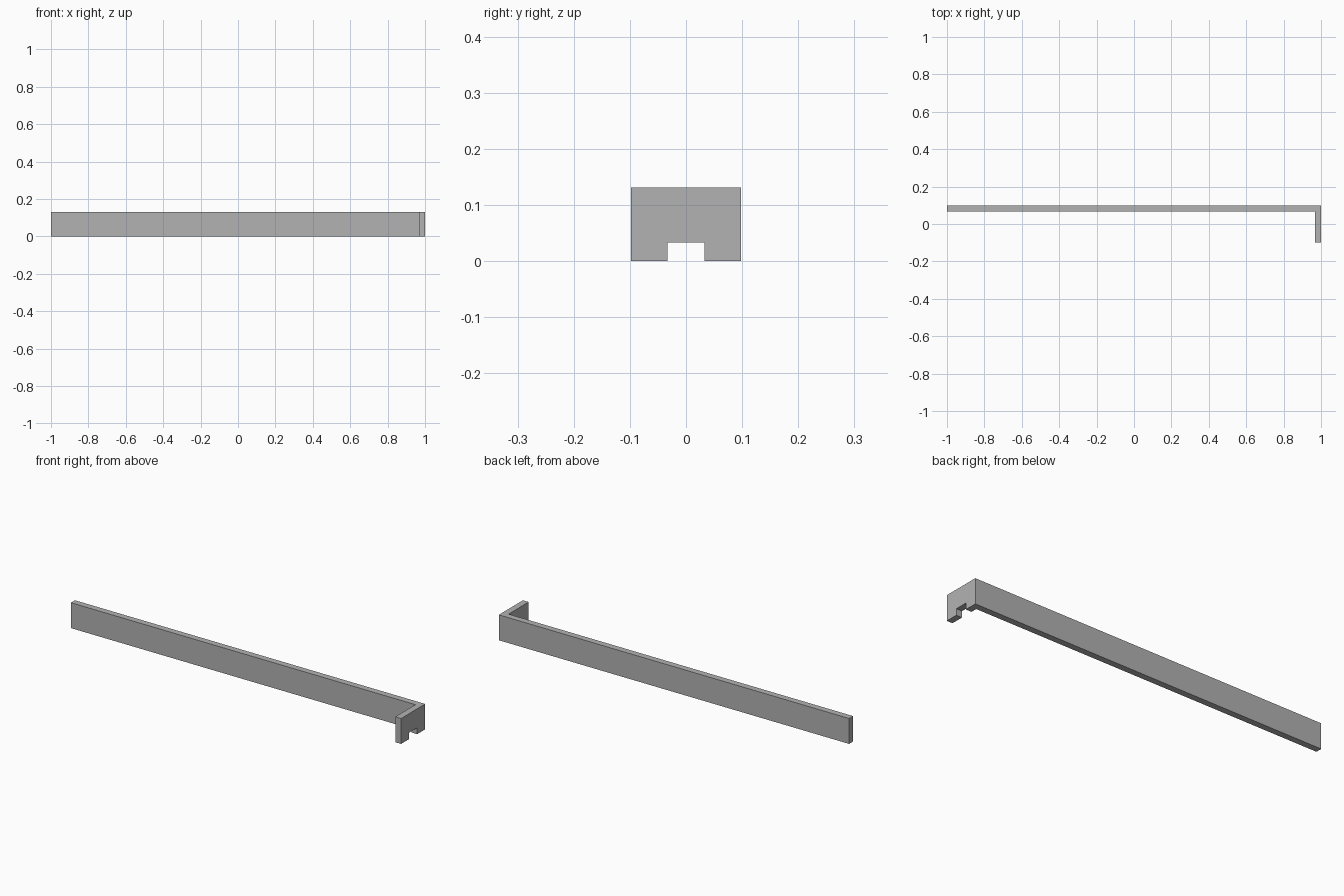
import bpy
import bmesh

cube = bpy.data.objects.get("Cube")
if cube:
    bpy.data.objects.remove(cube, do_unlink=True)

T = 2 / 61            # wall thickness, the unit for every size
X, Y, H = 1.0, 3 * T, 4 * T

grey = bpy.data.materials.new("plain_grey")
grey.use_nodes = True
colour = (0.448, 0.448, 0.448, 1)
grey.diffuse_color = colour
grey.node_tree.nodes["Principled BSDF"].inputs["Base Color"].default_value = colour


def extrude_profile(name, points, offset):
    """Make a solid by extruding a closed profile along an offset."""
    bm = bmesh.new()
    face = bm.faces.new([bm.verts.new(p) for p in points])
    result = bmesh.ops.extrude_face_region(bm, geom=[face], use_keep_orig=True)
    verts = [g for g in result["geom"] if isinstance(g, bmesh.types.BMVert)]
    bmesh.ops.translate(bm, verts=verts, vec=offset)
    bmesh.ops.recalc_face_normals(bm, faces=bm.faces)
    mesh = bpy.data.meshes.new(name)
    bm.to_mesh(mesh)
    bm.free()
    mesh.materials.append(grey)
    obj = bpy.data.objects.new(name, mesh)
    bpy.context.collection.objects.link(obj)
    return obj


# Long rail with a short return at its left end
outline = [(-X, Y), (-X, Y - T), (X - T, Y - T), (X - T, -Y), (X, -Y), (X, Y)]
rail = extrude_profile("rail_with_end_return", [(x, y, 0) for x, y in outline], (0, 0, H))

# Square notch through the foot of the return
notch = [(-T, -T), (T, -T), (T, T), (-T, T)]
cutter = extrude_profile("notch_cutter", [(X - 2 * T, y, z) for y, z in notch], (3 * T, 0, 0))
cutter.hide_render = True
cutter.hide_viewport = True
cutter.display_type = 'WIRE'

cut = rail.modifiers.new("foot_notch", 'BOOLEAN')
cut.operation = 'DIFFERENCE'
cut.solver = 'EXACT'
cut.object = cutter
